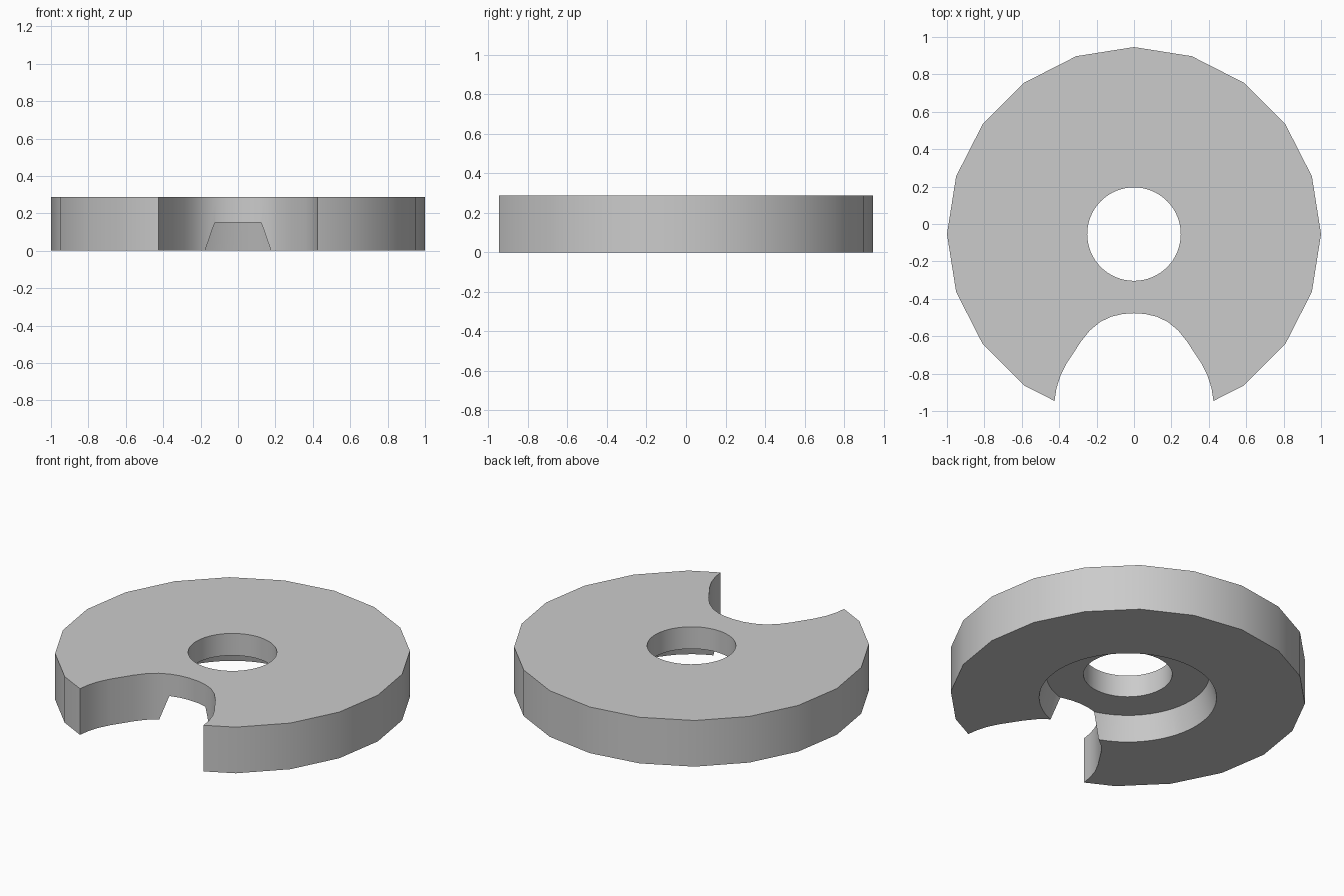
import bpy
import bmesh
from math import radians

default = bpy.data.objects.get("Cube")
if default:
    bpy.data.objects.remove(default, do_unlink=True)

CENTRE_Y = -0.054
HEIGHT = 0.287

grey = bpy.data.materials.new("light_grey")
grey.use_nodes = True
grey.diffuse_color = (0.6, 0.6, 0.6, 1)
grey.node_tree.nodes["Principled BSDF"].inputs["Base Color"].default_value = (0.6, 0.6, 0.6, 1)


def cone(name, sides, bottom_radius, top_radius, z_low, z_high):
    """Upright cylinder or cone on the disc axis."""
    bpy.ops.mesh.primitive_cone_add(
        vertices=sides, radius1=bottom_radius, radius2=top_radius,
        depth=z_high - z_low, location=(0, CENTRE_Y, (z_low + z_high) / 2),
        rotation=(0, 0, radians(90)))
    obj = bpy.context.object
    obj.name = name
    return obj


def prism(name, outline, z_low, z_high):
    """Vertical extrusion of a plan outline."""
    bm = bmesh.new()
    face = bm.faces.new([bm.verts.new((x, y, z_low)) for x, y in outline])
    top = bmesh.ops.extrude_face_region(bm, geom=[face])["geom"]
    verts = [v for v in top if isinstance(v, bmesh.types.BMVert)]
    bmesh.ops.translate(bm, verts=verts, vec=(0, 0, z_high - z_low))
    bmesh.ops.recalc_face_normals(bm, faces=bm.faces)
    mesh = bpy.data.meshes.new(name)
    bm.to_mesh(mesh)
    bm.free()
    obj = bpy.data.objects.new(name, mesh)
    bpy.context.collection.objects.link(obj)
    return obj


# Twenty-sided disc body
disc = cone("disc", 20, 1, 1, 0, HEIGHT)
disc.data.materials.append(grey)

# Round centre hole and tapered recess in the underside
hole = cone("centre_hole_cutter", 64, 0.25, 0.25, -0.2, 0.5)
recess = cone("recess_cutter", 64, 0.54, 0.46, -0.15, 0.15)

# Flared arch notch at the front, mirrored from its right half
half = [(0.06, -0.481), (0.12, -0.495), (0.18, -0.523), (0.235, -0.568),
        (0.285, -0.63), (0.32, -0.685), (0.36, -0.745), (0.393, -0.81),
        (0.415, -0.88), (0.425, -0.947), (0.43, -1.2)]
outline = [(-x, y) for x, y in reversed(half)] + [(0, -0.477)] + half
notch = prism("notch_cutter", outline, -0.2, 0.5)

# Cut the disc and discard the cutters
for cutter in (hole, recess, notch):
    cutter.hide_render = True
    mod = disc.modifiers.new(cutter.name, "BOOLEAN")
    mod.operation = "DIFFERENCE"
    mod.solver = "EXACT"
    mod.object = cutter
    bpy.ops.object.select_all(action="DESELECT")
    disc.select_set(True)
    bpy.context.view_layer.objects.active = disc
    bpy.ops.object.modifier_apply(modifier=mod.name)
    bpy.data.objects.remove(cutter, do_unlink=True)

# Smooth walls with crisp rims
bpy.ops.object.shade_smooth_by_angle(angle=radians(30))
